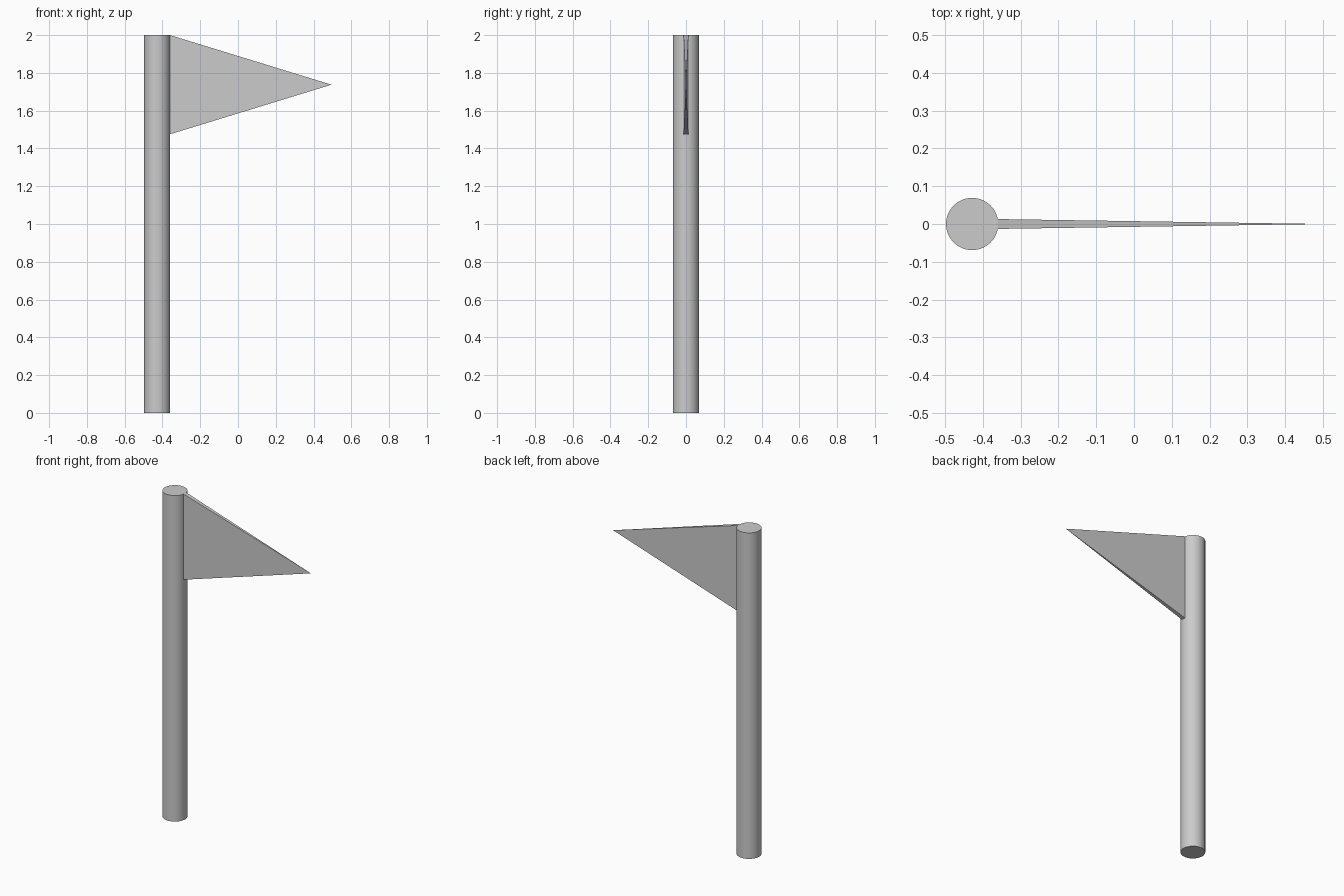
import bpy, bmesh, math

if "Cube" in bpy.data.objects:
    bpy.data.objects.remove(bpy.data.objects["Cube"])

# Pole: plain smooth cylinder
bpy.ops.mesh.primitive_cylinder_add(vertices=64, radius=0.069, depth=2.0,
                                    location=(-0.428, 0, 1.0))
pole = bpy.context.object
pole.name = "pole"
bpy.ops.object.shade_smooth_by_angle(angle=math.radians(30))

# Pennant: thin four-sided pyramid, tall base against the pole, point to the right
BASE_X, TIP_X = -0.36, 0.495
Z_MID, HALF_H, HALF_T = 1.7375, 0.2625, 0.013
bm = bmesh.new()
base = [bm.verts.new((BASE_X, y * HALF_T, Z_MID + z * HALF_H))
        for y, z in ((-1, -1), (1, -1), (1, 1), (-1, 1))]
tip = bm.verts.new((TIP_X, 0, Z_MID))
bm.faces.new(base)
for i in range(4):
    bm.faces.new((base[i], base[(i + 1) % 4], tip))
bmesh.ops.recalc_face_normals(bm, faces=bm.faces)
mesh = bpy.data.meshes.new("pennant")
bm.to_mesh(mesh)
bm.free()
pennant = bpy.data.objects.new("pennant", mesh)
bpy.context.collection.objects.link(pennant)
